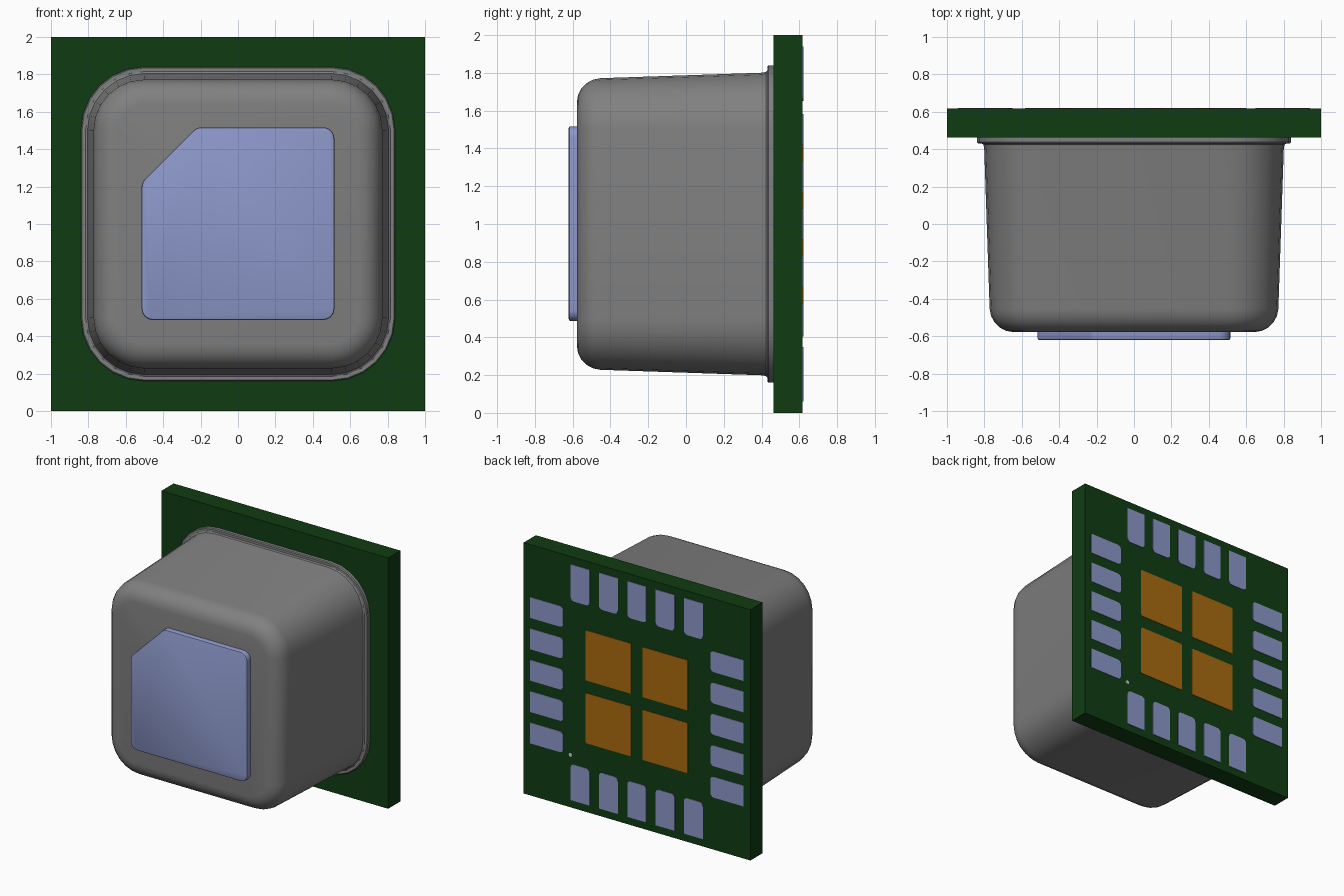
import bpy, bmesh, math
from mathutils import Vector

cube = bpy.data.objects.get("Cube")
if cube:
    bpy.data.objects.remove(cube, do_unlink=True)


def material(name, rgb):
    m = bpy.data.materials.new(name)
    m.use_nodes = True
    m.diffuse_color = (*rgb, 1)
    m.node_tree.nodes["Principled BSDF"].inputs["Base Color"].default_value = (*rgb, 1)
    return m


GREEN = material("board green", (0.005, 0.045, 0.006))
GREY = material("housing grey", (0.216, 0.216, 0.216))
BLUE = material("pale blue", (0.262, 0.312, 0.584))
ORANGE = material("copper orange", (0.40, 0.145, 0.005))
WHITE = material("marker white", (0.65, 0.65, 0.65))


def rounded(points, radii, steps=6):
    """Round each corner of an (x, z) polygon with a tangent arc."""
    out = []
    for i, p in enumerate(points):
        p, r = Vector(p), radii[i]
        if r == 0:
            out.append(p)
            continue
        a = (Vector(points[i - 1]) - p).normalized()
        b = (Vector(points[(i + 1) % len(points)]) - p).normalized()
        half = a.angle(b) / 2
        centre = p + (a + b).normalized() * r / math.sin(half)
        start = p + a * r / math.tan(half) - centre
        end = p + b * r / math.tan(half) - centre
        sweep = math.pi - 2 * half
        for k in range(steps + 1):
            t = k / steps
            out.append(centre + (start * math.sin((1 - t) * sweep)
                                 + end * math.sin(t * sweep)) / math.sin(sweep))
    return out


def rect(x0, x1, z0, z1):
    return [(x0, z0), (x1, z0), (x1, z1), (x0, z1)]


def loft(name, sections, mat, smooth=None):
    """Skin matching outlines, given as (y, points), and cap both ends."""
    bm = bmesh.new()
    rings = [[bm.verts.new((p[0], y, p[1])) for p in pts] for y, pts in sections]
    for a, b in zip(rings, rings[1:]):
        n = len(a)
        for i in range(n):
            j = (i + 1) % n
            bm.faces.new((a[i], a[j], b[j], b[i]))
    bm.faces.new(rings[0])
    bm.faces.new(rings[-1])
    bmesh.ops.recalc_face_normals(bm, faces=bm.faces)
    me = bpy.data.meshes.new(name)
    bm.to_mesh(me)
    bm.free()
    me.materials.append(mat)
    ob = bpy.data.objects.new(name, me)
    bpy.context.collection.objects.link(ob)
    if smooth:
        bpy.ops.object.select_all(action='DESELECT')
        ob.select_set(True)
        bpy.context.view_layer.objects.active = ob
        bpy.ops.object.shade_smooth_by_angle(angle=math.radians(smooth))
    return ob


# Circuit board
BACK = 0.617
board = rect(-1, 1, 0, 2)
loft("circuit_board", [(0.463, board), (BACK, board)], GREEN)

# Housing: flange, flared foot, tapered wall and rounded front edge
profile = [(0.463, 0.84, 0.34), (0.438, 0.84, 0.34), (0.431, 0.834, 0.334),
           (0.431, 0.815, 0.315), (0.424, 0.805, 0.305), (0.405, 0.801, 0.30)]
for k in range(6):
    a = math.radians(2 + 88 * k / 5)
    inset = 0.13 * (1 - math.cos(a))
    profile.append((-0.448 - 0.13 * math.sin(a), 0.772 - inset, 0.27 - inset))
loft("housing", [(y, rounded(rect(-h, h, 1 - h, 1 + h), [r] * 4))
                 for y, h, r in profile], GREY, smooth=30)


# Front plate with one clipped corner and a softened front rim
def plate(d):
    pts = [(-0.515 + d, 0.487 + d), (0.515 - d, 0.487 + d), (0.515 - d, 1.517 - d),
           (-0.22 + d * 0.4, 1.517 - d), (-0.515 + d, 1.222 - d * 0.4)]
    return rounded(pts, [0.06 - d] * 5)


loft("front_plate", [(-0.577, plate(0)), (-0.612, plate(0)),
                     (-0.618, plate(0.003)), (-0.621, plate(0.01))], BLUE, smooth=30)


# Contact pads: five on each side, with the inner end rounded
def pad(name, outline, radii, mat):
    pts = rounded(outline, radii, 4)
    loft(name, [(BACK - 0.002, pts), (BACK + 0.004, pts)], mat)


NEAR, FAR, W, R = 0.65, 0.94, 0.083, 0.03
for side, (ux, uz) in {"top": (0, 1), "bottom": (0, -1),
                       "left": (1, 0), "right": (-1, 0)}.items():
    for k in range(5):
        c = (k - 2) * 0.25
        outline = [(ux * d - uz * s, 1 + uz * d + ux * s)
                   for d, s in ((NEAR, c - W), (FAR, c - W), (FAR, c + W), (NEAR, c + W))]
        pad(f"{side}_contact_{k + 1}", outline, [R, 0, 0, R], BLUE)

# Four square thermal pads
for i, x in enumerate((-0.25, 0.25)):
    for j, z in enumerate((0.75, 1.25)):
        pad(f"thermal_pad_{i * 2 + j + 1}",
            rect(x - 0.2, x + 0.2, z - 0.2, z + 0.2), [0.01] * 4, ORANGE)

# Small orientation dot
pad("orientation_dot", rect(0.57, 0.6, 0.405, 0.435), [0.0149] * 4, WHITE)
